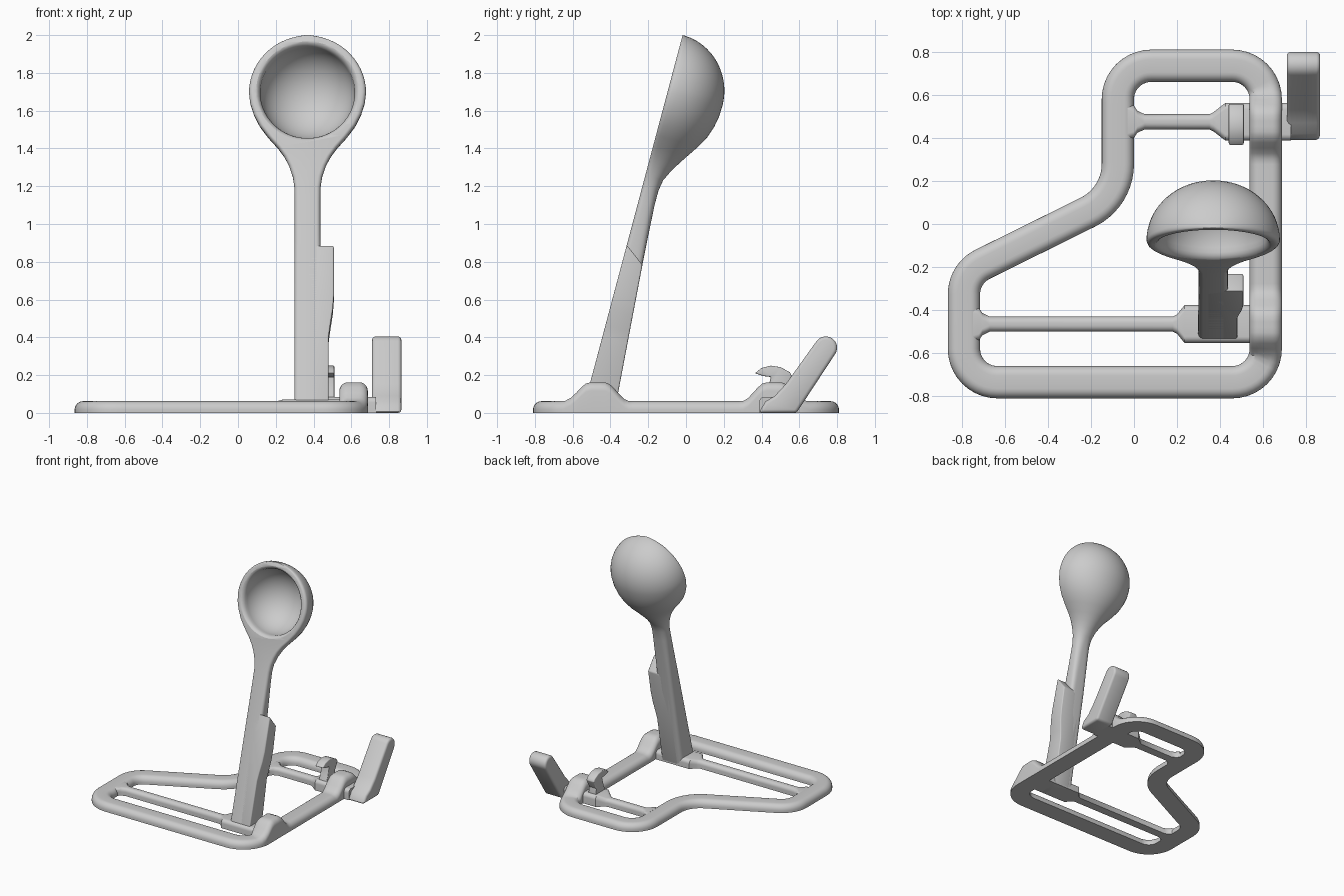
import bpy, bmesh, math
from mathutils import Vector, Matrix

if "Cube" in bpy.data.objects:
    bpy.data.objects.remove(bpy.data.objects["Cube"])

LEAN = math.radians(14.9)
ARM = Matrix.Translation((0.368, -0.55, 0)) @ Matrix.Rotation(-LEAN, 4, 'X')


def finish(bm, name, angle=35, bevel=0):
    bmesh.ops.recalc_face_normals(bm, faces=bm.faces)
    me = bpy.data.meshes.new(name)
    bm.to_mesh(me)
    bm.free()
    ob = bpy.data.objects.new(name, me)
    bpy.context.collection.objects.link(ob)
    bpy.ops.object.select_all(action='DESELECT')
    bpy.context.view_layer.objects.active = ob
    ob.select_set(True)
    if bevel:
        m = ob.modifiers.new("bevel", 'BEVEL')
        m.width, m.segments, m.limit_method = bevel, 3, 'ANGLE'
        m.angle_limit = math.radians(40)
        bpy.ops.object.modifier_apply(modifier=m.name)
    bpy.ops.object.shade_smooth_by_angle(angle=math.radians(angle))
    return ob


def loft(rings, closed=False):
    bm = bmesh.new()
    vs = [[bm.verts.new(p) for p in r] for r in rings]
    n = len(vs[0])
    for i in range(len(vs) if closed else len(vs) - 1):
        a, b = vs[i], vs[(i + 1) % len(vs)]
        for j in range(n):
            k = (j + 1) % n
            bm.faces.new((a[j], a[k], b[k], b[j]))
    if not closed:
        bm.faces.new(vs[0])
        bm.faces.new(vs[-1])
    return bm


def trim_floor(bm):
    bmesh.ops.bisect_plane(bm, geom=bm.verts[:] + bm.edges[:] + bm.faces[:],
                           plane_co=(0, 0, 0), plane_no=(0, 0, 1), clear_inner=True)
    bmesh.ops.holes_fill(bm, edges=[e for e in bm.edges if e.is_boundary])


def rail_section(hw, h, r=0.045):
    # flat bottom, rounded top edges
    r = min(r, hw * 0.9, h * 0.9)
    pts = [(hw, 0)]
    for side in (0, 1):
        for i in range(7):
            a = math.pi / 2 * (side + i / 6)
            pts.append(((hw - r) * (1, -1)[side] + r * math.cos(a), h - r + r * math.sin(a)))
    return pts + [(-hw, 0)]


def rounded_path(corners, step=0.025):
    out, n = [], len(corners)
    for i, (x, y, r) in enumerate(corners):
        p = Vector((x, y))
        a = (Vector(corners[i - 1][:2]) - p).normalized()
        b = (Vector(corners[(i + 1) % n][:2]) - p).normalized()
        half = a.angle(b) / 2
        c = p + (a + b).normalized() * r / math.sin(half)
        s, e = p + a * r / math.tan(half), p + b * r / math.tan(half)
        if out:
            k = max(1, int((s - out[-1]).length / step))
            out += [out[-1].lerp(s, t / k) for t in range(1, k)]
        v0, v1 = s - c, e - c
        turn = math.atan2(v0.x * v1.y - v0.y * v1.x, v0.dot(v1))
        for t in range(11):
            ang = turn * t / 10
            out.append(c + Matrix.Rotation(ang, 2) @ v0)
    return out


def rail_height(p):
    # bridges over the two axles on the right rail
    if p.x < 0.55:
        return 0.062
    d = min(abs(p.y + 0.47), abs(p.y - 0.465))
    t = min(max((0.17 - d) / 0.13, 0), 1)
    return 0.062 + 0.1 * t * t * (3 - 2 * t)


# base frame
path = rounded_path([(-0.79, -0.735, .155), (0.612, -0.735, .155), (0.612, 0.735, .155),
                     (-0.075, 0.735, .155), (-0.075, 0.124, .25), (-0.79, -0.23, .155)])
rings = []
for i, p in enumerate(path):
    t = (path[(i + 1) % len(path)] - path[i - 1]).normalized()
    nrm = Vector((t.y, -t.x))
    rings.append([(p.x + nrm.x * s, p.y + nrm.y * s, z)
                  for s, z in rail_section(0.075, rail_height(p))])
finish(loft(rings, True), "base_frame")


# torsion bars with flared roots and wide axle ends
def torsion_bar(name, y, x0, x1, x2, x3, h):
    st = [(x0 - .03, .085, .06), (x0, .075, .06), (x0 + .015, .052, .06), (x0 + .05, .035, .06),
          (x1, .035, .06), (x1 + .02, .045, .06), (x2, .088, h), (x3, .088, h)]
    rings = [[(x, y + s, z) for s, z in rail_section(hw, hh, .03)] for x, hw, hh in st]
    finish(loft(rings), name)


torsion_bar("arm_torsion_bar", -0.465, -0.72, 0.18, 0.235, 0.675, 0.07)
torsion_bar("trigger_torsion_bar", 0.475, 0.0, 0.35, 0.425, 0.73, 0.085)


# spoon arm: flat front, rounded back
def spoon_section(u, hw, d, n):
    c = min(0.022, hw * .4, d * .4)
    pts = [(hw - c + c * math.cos(a), c - c * math.sin(a))
           for a in (math.pi / 2 * i / 4 for i in range(4, 0, -1))]
    for i in range(33):
        a = math.pi * i / 32
        co, si = math.cos(a), max(math.sin(a), 0)
        pts.append((math.copysign(abs(co) ** (2 / n), co) * hw, c + (d - c) * si ** (2 / n)))
    pts += [(-x, w) for x, w in reversed(pts[:4])]
    return [ARM @ Vector((x, w, u)) for x, w in pts]


stations = [(-.02, .07, .169, 5), (.84, .069, .107, 5), (1.0, .068, .097, 4), (1.16, .068, .088, 3),
            (1.24, .069, .088, 2.5), (1.30, .078, .098, 2.2), (1.36, .098, .127, 2),
            (1.41, .123, .158, 2), (1.46, .158, .191, 2), (1.52, .21, .232, 2),
            (1.58, .254, .265, 2), (1.64, .284, .286, 2), (1.70, .303, .297, 2)]
for i in range(15):
    a = math.radians(87) * i / 14
    stations.append((1.76 + .31 * math.sin(a), .31 * math.cos(a), .3 * math.cos(a), 2))
bm = loft([spoon_section(*s) for s in stations])
trim_floor(bm)
spoon = finish(bm, "spoon_arm")

# hollow of the spoon bowl, with a softened lip
prof = [(.276, -.06), (.276, -.002), (.264, .004), (.255, .016)]
prof += [(.25 * math.cos(a), .03 + .235 * math.sin(a))
         for a in (math.radians(88) * i / 16 for i in range(17))]
rings = [[ARM @ Vector((r * math.cos(k * math.tau / 64), w, 1.763 + r * math.sin(k * math.tau / 64)))
          for k in range(64)] for r, w in prof]
cutter = finish(loft(rings), "bowl_cutter")
cutter.hide_render = True
m = spoon.modifiers.new("bowl", 'BOOLEAN')
m.operation, m.solver, m.object = 'DIFFERENCE', 'EXACT', cutter
bpy.context.view_layer.objects.active = spoon
bpy.ops.object.modifier_apply(modifier="bowl")
bpy.data.objects.remove(cutter)
bpy.ops.object.select_all(action='DESELECT')
spoon.select_set(True)
bpy.ops.object.shade_smooth_by_angle(angle=math.radians(35))

# side stiffener beside the lower arm
rings = []
for f in (0, 1):
    ring = []
    for x, u in [(-.03, -.02), (.112, -.02), (.112, .42), (.12, .48), (.134, .57), (.14, .65),
                 (.14, .92), (.05, .92), (-.03, .88)]:
        uu = u - .08 * f * (u > .85)
        ring.append(ARM @ Vector((x, f * (.168 - .073 * uu), uu)))
    rings.append(ring)
bm = loft(rings)
trim_floor(bm)
finish(bm, "arm_stiffener", bevel=0.008)


# side profiles extruded along x
def side_plate(name, prof, x0, x1, bevel):
    finish(loft([[(x, y, z) for y, z in prof] for x in (x0, x1)]), name, bevel=bevel)


# trigger lever with rounded tip
tip = [(.74 + .06 * math.cos(a), .345 + .06 * math.sin(a))
       for a in (math.radians(-36 + 180 * i / 12) for i in range(13))]
side_plate("trigger_lever", [(.385, 0), (.585, 0)] + tip + [(.53, .155), (.47, .09), (.42, .06)],
           0.71, 0.865, 0.018)

# catch hook
side_plate("catch_hook", [(.365, .21), (.40, .238), (.45, .25), (.50, .242), (.55, .215), (.56, .195),
                          (.525, .13), (.54, .04), (.39, .04), (.43, .12), (.45, .19), (.41, .195)],
           0.44, 0.51, 0.006)
